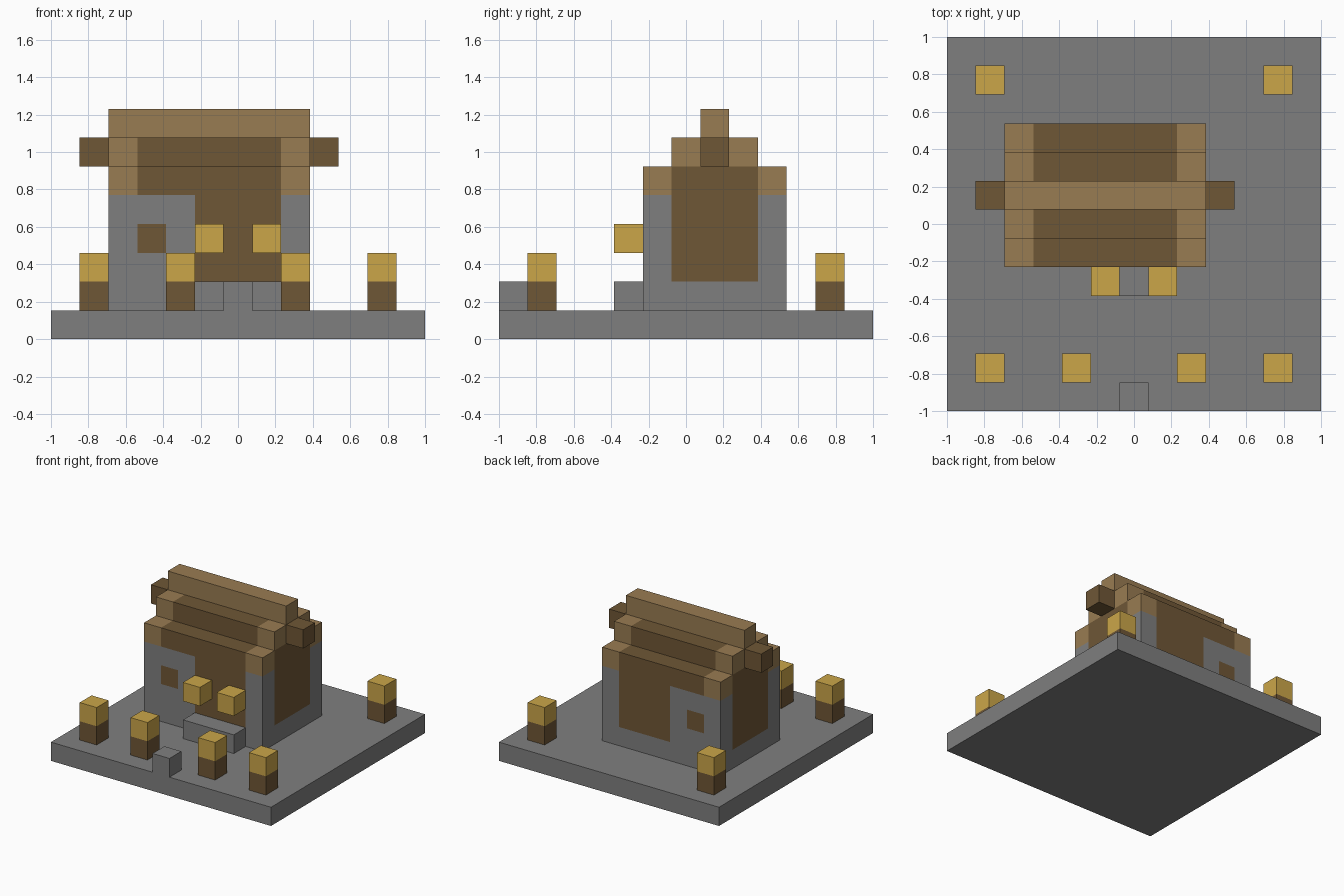
import bpy
import bmesh
from math import floor
from mathutils import Matrix, Vector

default = bpy.data.objects.get("Cube")
if default:
    bpy.data.objects.remove(default)

GRID = 13            # blocks along each side of the ground
UNIT = 2 / GRID


def make_material(name, rgb):
    linear = [(c / 255 / 12.92) if c < 11 else ((c / 255 + 0.055) / 1.055) ** 2.4 for c in rgb]
    mat = bpy.data.materials.new(name)
    mat.use_nodes = True
    mat.diffuse_color = (*linear, 1)
    mat.node_tree.nodes["Principled BSDF"].inputs["Base Color"].default_value = (*linear, 1)
    return mat


STONE, LOG, PLANK, GLOW = range(4)
MATERIALS = [
    make_material("grey_stone", (127, 127, 127)),
    make_material("dark_log", (111, 87, 54)),
    make_material("light_plank", (153, 124, 82)),
    make_material("lantern_yellow", (203, 166, 73)),
]


def blocks(name, corner, size, colour):
    """Box in block units; colour is a material or a rule by block position."""
    corner, size = Vector(corner), Vector(size)
    bm = bmesh.new()
    centre = corner + size / 2
    bmesh.ops.create_cube(bm, size=1, matrix=Matrix.Translation(centre) @ Matrix.Diagonal((*size, 1)))
    if callable(colour):
        # Cut the faces along block boundaries, then colour each block face
        for axis in range(3):
            normal = Vector([float(i == axis) for i in range(3)])
            for step in range(1, int(size[axis])):
                bmesh.ops.bisect_plane(bm, geom=bm.verts[:] + bm.edges[:] + bm.faces[:],
                                       plane_co=corner + normal * step, plane_no=normal)
        bm.normal_update()
        for face in bm.faces:
            inside = face.calc_center_median() - face.normal * 0.5
            face.material_index = colour(*(floor(c) for c in inside))
    else:
        for face in bm.faces:
            face.material_index = colour
    bmesh.ops.transform(bm, verts=bm.verts,
                        matrix=Matrix.Translation((-1, -1, 0)) @ Matrix.Scale(UNIT, 4))
    mesh = bpy.data.meshes.new(name)
    bm.to_mesh(mesh)
    bm.free()
    for mat in MATERIALS:
        mesh.materials.append(mat)
    obj = bpy.data.objects.new(name, mesh)
    bpy.context.collection.objects.link(obj)
    return obj


def wall_rule(x, y, z):
    if z == 1:
        return STONE
    if x in (2, 8):                      # gable walls with log centres
        return LOG if 6 <= y <= 8 else STONE
    window = x == 3 and z == 3
    return LOG if 5 <= x <= 7 or window else STONE


def lower_roof_rule(x, y, z):
    return PLANK if x in (2, 8) and y in (5, 9) else LOG


def upper_roof_rule(x, y, z):
    return PLANK if x in (2, 8) else LOG


# Ground and front steps
blocks("ground_slab", (0, 0, 0), (GRID, GRID, 1), STONE)
blocks("door_step", (5, 4, 1), (3, 1, 1), STONE)
blocks("path_stone", (6, 0, 1), (1, 1, 1), STONE)

# House walls and stepped roof
blocks("house_walls", (2, 5, 1), (7, 5, 4), wall_rule)
blocks("lower_roof", (2, 5, 5), (7, 5, 1), lower_roof_rule)
blocks("upper_roof", (2, 6, 6), (7, 3, 1), upper_roof_rule)
blocks("roof_ridge", (2, 7, 7), (7, 1, 1), PLANK)
for side, x in (("right", 1), ("left", 9)):
    blocks(f"beam_end_{side}", (x, 7, 6), (1, 1, 1), LOG)

# Lanterns on the front wall
for side, x in (("right", 5), ("left", 7)):
    blocks(f"wall_lantern_{side}", (x, 4, 3), (1, 1, 1), GLOW)

# Lamp posts around the yard
for i, (x, y) in enumerate([(1, 1), (4, 1), (8, 1), (11, 1), (1, 11), (11, 11)], 1):
    blocks(f"lamp_post_{i}", (x, y, 1), (1, 1, 1), LOG)
    blocks(f"lamp_light_{i}", (x, y, 2), (1, 1, 1), GLOW)
